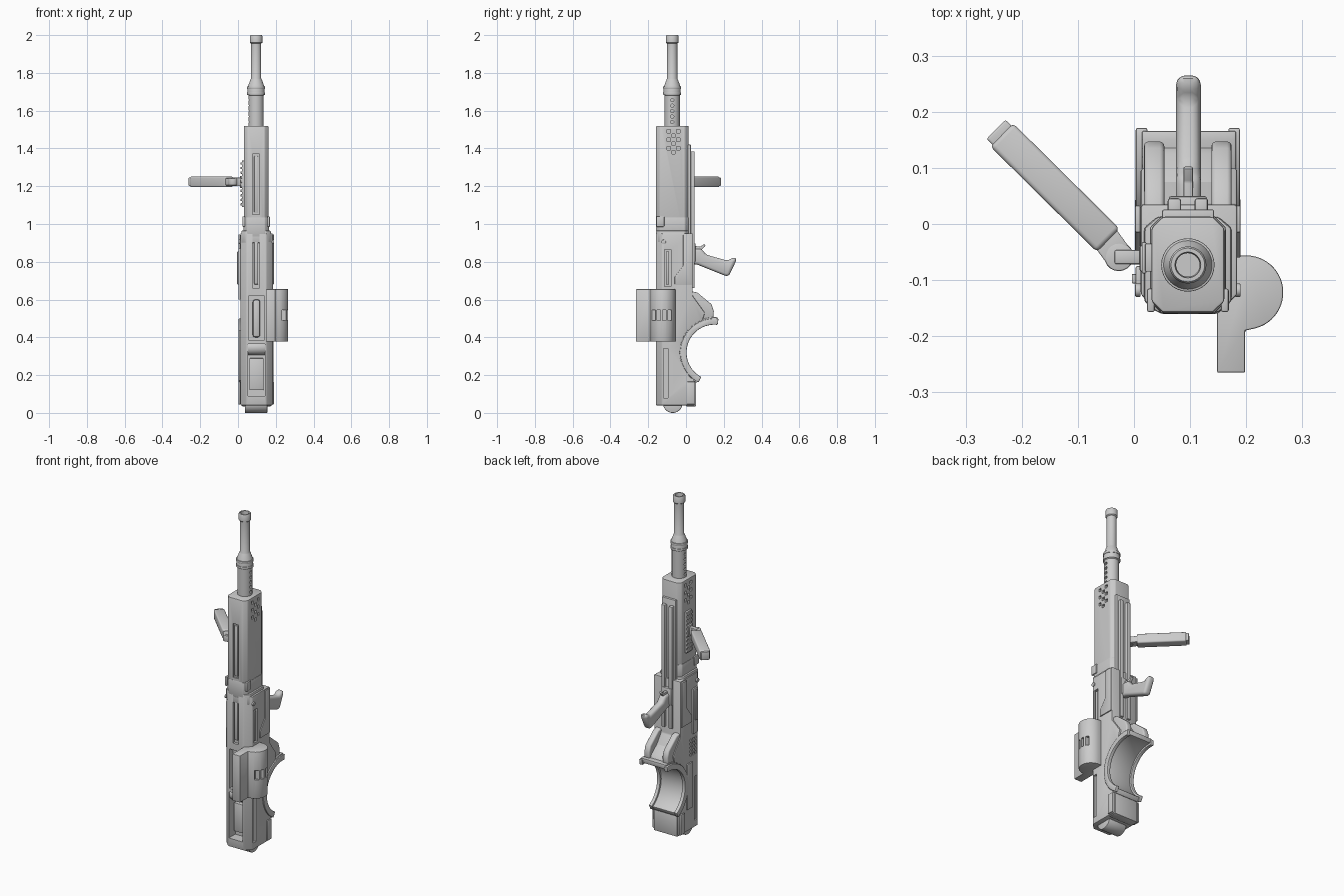
import bpy, bmesh, math
from mathutils import Matrix, Vector

if "Cube" in bpy.data.objects:
    bpy.data.objects.remove(bpy.data.objects["Cube"])

CX, CY = 0.096, -0.073          # main axis
grey = bpy.data.materials.new("plain grey")
grey.diffuse_color = (0.6, 0.6, 0.6, 1)
grey.use_nodes = True
grey.node_tree.nodes["Principled BSDF"].inputs["Base Color"].default_value = grey.diffuse_color


def finish(name, bm, bevel=0.0, seg=2, cuts=None):
    """Turn a bmesh into an object, bevel it, cut it, and shade it."""
    bmesh.ops.recalc_face_normals(bm, faces=bm.faces)
    me = bpy.data.meshes.new(name)
    bm.to_mesh(me)
    bm.free()
    ob = bpy.data.objects.new(name, me)
    bpy.context.collection.objects.link(ob)
    if bevel:
        m = ob.modifiers.new("bevel", 'BEVEL')
        m.width, m.segments, m.limit_method = bevel, seg, 'ANGLE'
        m.angle_limit = math.radians(35)
    if cuts:
        cutter = finish(name + "_cutter", cuts)
        cutter.hide_render = True
        m = ob.modifiers.new("cut", 'BOOLEAN')
        m.object, m.operation, m.solver = cutter, 'DIFFERENCE', 'EXACT'
    if ob.modifiers:
        bpy.context.view_layer.update()
        dg = bpy.context.evaluated_depsgraph_get()
        new = bpy.data.meshes.new_from_object(ob.evaluated_get(dg))
        ob.modifiers.clear()
        ob.data = new
        if cuts:
            bpy.data.objects.remove(cutter)
    me = ob.data
    me.materials.clear()
    me.materials.append(grey)
    for p in me.polygons:
        p.use_smooth = True
        p.material_index = 0
    me.set_sharp_from_angle(angle=math.radians(32))
    return ob


def add_prism(bm, pts, lo, hi, axis):
    """Extrude a 2D outline: axis x takes (y, z), axis z takes (x, y)."""
    mk = (lambda p, t: (t, p[0], p[1])) if axis == 'x' else (lambda p, t: (p[0], p[1], t))
    a = [bm.verts.new(mk(p, lo)) for p in pts]
    b = [bm.verts.new(mk(p, hi)) for p in pts]
    bm.faces.new(a)
    bm.faces.new(b)
    n = len(pts)
    for i in range(n):
        bm.faces.new((a[i], a[(i + 1) % n], b[(i + 1) % n], b[i]))


def add_box(bm, x0, x1, y0, y1, z0, z1):
    add_prism(bm, [(x0, y0), (x1, y0), (x1, y1), (x0, y1)], z0, z1, 'z')


def prism(name, pts, lo, hi, axis, bevel=0.0, seg=2, cuts=None):
    bm = bmesh.new()
    add_prism(bm, pts, lo, hi, axis)
    return finish(name, bm, bevel, seg, cuts)


def box(name, x0, x1, y0, y1, z0, z1, bevel=0.004, cuts=None):
    bm = bmesh.new()
    add_box(bm, x0, x1, y0, y1, z0, z1)
    return finish(name, bm, bevel, 2, cuts)


def arc(cx, cy, r, a0, a1, n):
    return [(cx + r * math.cos(math.radians(a0 + (a1 - a0) * i / n)),
             cy + r * math.sin(math.radians(a0 + (a1 - a0) * i / n))) for i in range(n + 1)]


def disc(cx, cy, r, n=20):
    return arc(cx, cy, r, 0, 360 * (n - 1) / n, n - 1)


def mirrored(x0, x1):
    """The same x range on the right and left sides of the main axis."""
    return [(x0, x1), (2 * CX - x1, 2 * CX - x0)]


# barrel: lathed profile with hollow muzzle and vent holes
prof = [(0, 1.45), (.040, 1.45), (.040, 1.68), (.045, 1.685), (.045, 1.725), (.041, 1.735), (.030, 1.765),
        (.027, 1.77), (.027, 1.955), (.033, 1.96), (.033, 1.995), (.030, 2.0), (.023, 2.0), (.021, 1.98), (.021, 1.80), (0, 1.80)]
bm = bmesh.new()
N = 32
rings = [[bm.verts.new((CX + r * math.cos(2 * math.pi * i / N), CY + r * math.sin(2 * math.pi * i / N), z))
          for i in range(N)] for r, z in prof[1:-1]]
for a, b in zip(rings, rings[1:]):
    for i in range(N):
        bm.faces.new((a[i], a[(i + 1) % N], b[(i + 1) % N], b[i]))
bm.faces.new(rings[0])
bm.faces.new(rings[-1])
cut = bmesh.new()
for i in range(5):
    for x0, x1 in mirrored(CX + .028, CX + .06):
        add_prism(cut, disc(CY, 1.54 + .029 * i, .009, 10), x0, x1, 'x')
finish("barrel", bm, cuts=cut)
for z in (1.69, 1.722):
    prism("collar_ring", disc(CX, CY, .0475, 32), z - .007, z + .007, 'z', .002)

# handguard: chamfered square tube with square vents and slots
c = .02
x0, x1, y0, y1 = .031, .161, -.158, .013
guard = [(x0 + c, y0), (x1 - c, y0), (x1, y0 + c), (x1, y1 - c), (x1 - c, y1), (x0 + c, y1), (x0, y1 - c), (x0, y0 + c)]
cut = bmesh.new()
add_box(cut, .078, .115, -.2, -.148, 1.05, 1.37)
for a, b in mirrored(x1 - .012, x1 + .03):
    for r in range(6):
        for y in ((-.066,) if r % 2 else (-.092, -.04)):
            z = 1.49 - .022 * r
            add_box(cut, a, b, y - .009, y + .009, z - .009, z + .009)
prism("handguard", guard, .93, 1.52, 'z', .005, 2, cut)
box("front_slot_bar", .086, .107, -.157, -.14, 1.06, 1.36)
prism("handguard_lower_collar", [(CX + (x - CX) * 1.04, CY + (y - CY) * 1.015) for x, y in guard], .94, 1.035, 'z', .004)
for a, b in mirrored(.155, .169):
    box("collar_catch", a, b, -.157, -.115, .985, 1.04)
prism("shoulder_taper", [(CX + (x - CX) * 1.2, CY + (y - CY) * 1.0) for x, y in guard], .90, .965, 'z', .006)

# receiver and stock body with concave rear cut-out
body = [(-.16, .04), (.045, .04), (.045, .17)]
body += [p for p in reversed(arc(.15, .32, .182, 110, 228, 20))]
body += [(.10, .53), (.035, .62), (.035, .95), (-.16, .95)]
bm = bmesh.new()
add_prism(bm, body, .012, .184, 'x')
front = [e for e in bm.edges if all(v.co.y < -.15 for v in e.verts)
         and abs(e.verts[0].co.z - e.verts[1].co.z) > .5]
bmesh.ops.bevel(bm, geom=front, offset=.034, offset_type='OFFSET', segments=1, affect='EDGES')
cut = bmesh.new()
add_box(cut, .078, .115, -.2, -.145, .66, .98)
add_box(cut, .055, .140, -.2, -.125, .385, .62)
add_box(cut, .052, .143, -.2, -.10, .09, .365)
for a, b in mirrored(.172, .22):
    add_box(cut, a, b, -.115, -.08, .67, .865)
    add_box(cut, a, b, -.12, -.095, .08, .34)
for i in range(3):
    for j in range(5):                      # vent grid on the left side
        y, z = -.11 + .024 * i, .48 + .022 * j
        add_box(cut, -.02, .022, y - .007, y + .007, z - .007, z + .007)
finish("receiver_and_stock", bm, .005, 2, cut)

# front details of the receiver
box("front_lever", .078, .117, -.158, -.12, .40, .60, .012)
prism("front_roller", disc(-.118, .345, .038, 24), .05, .145, 'x', .004)
box("front_slot_bar_lower", .086, .107, -.157, -.14, .68, .93)
box("lower_channel_plate", .06, .135, -.125, -.09, .12, .29)

# raised side plates and bolts
upper = [(-.015, .945), (.033, .945), (.033, .68), (-.06, .68), (-.06, .72), (-.015, .78)]
lower = [(-.13, .36), (-.085, .36), (-.085, .07), (-.13, .07)]
for a, b in mirrored(.18, .190):
    prism("upper_side_plate", upper, a, b, 'x', .003)
    prism("bolt", disc(-.118, .905, .012, 14), a, b, 'x', .002)
    box("slot_rib", a - .006, b - .008, -.106, -.089, .68, .855, .002)
    box("rear_bottom_strip", a, b, .005, .045, .045, .165, .003)
box("left_side_plate", .004, .014, -.07, -.02, .17, .44, .003)
box("left_cover", .003, .014, -.118, -.075, .60, .87, .003)
box("rear_foot", .02, .176, .0, .053, .035, .17)

# butt roller at the bottom
prism("butt_roller", arc(-.07, .052, .052, 180, 360, 20) + [(-.02, .07), (-.12, .07)], .036, .156, 'x', .004)

# curved shoulder pad with raised rims
def pad(name, r0, r1, a0, a1, xa, xb):
    prism(name, arc(.15, .32, r1, a0, a1, 32) + arc(.15, .32, r0, a1, a0, 32), xa, xb, 'x', .004)


pad("shoulder_pad", .158, .187, 85, 240, .014, .182)
for a, b in mirrored(.168, .189):
    pad("pad_rim", .147, .180, 83, 242, a, b)

# arms that carry the pad
for a, b in mirrored(.138, .174):
    prism("pad_arm", [(.0, .49), (.145, .495), (.147, .54), (.135, .575), (.06, .637), (.0, .65)], a, b, 'x', .008, 3)
prism("pad_bridge", [(.0, .49), (.145, .49), (.125, .525), (.03, .60), (.0, .60)], .05, .145, 'x', .004)

# twin rear rails
box("rail_base", .05, .143, .0, .026, .70, 1.42)
for a, b in mirrored(.108, .132):
    box("rear_rail", a, b, .01, .046, .66, 1.385, .005)
box("rail_end_block", .062, .13, .01, .05, .80, .90, .005)

# pistol grip and trigger
prism("grip", [(.02, .87), (.085, .868), (.105, .838), (.222, .805), (.240, .818), (.267, .824), (.263, .80),
               (.226, .722), (.205, .727), (.06, .785), (.02, .79)], .075, .119, 'x', .015, 3)
prism("trigger", [(.03, .86), (.08, .86), (.103, .885), (.098, .895), (.075, .88), (.03, .885)], .088, .105, 'x', .003)

# side magazine: drum with a feed box
drum = [(.148, -.265), (.198, -.265), (.198, -.19)] + arc(.2, -.122, .066, -75, 90, 24) + [(.148, -.056)]
cut = bmesh.new()
for y in (-.170, -.145, -.115, -.087):
    add_box(cut, .228, .3, y - .009, y + .009, .49, .545)
prism("side_magazine", drum, .378, .655, 'z', .003, 2, cut)

# left accessory rail with teeth
box("left_rail", .020, .036, -.085, -.035, 1.09, 1.335, .002)
for i in range(10):
    box("left_rail_tooth", .014, .022, -.088, -.032, 1.098 + .024 * i, 1.110 + .024 * i, .002)

# folding side handle
box("handle_clamp", .010, .034, -.085, -.038, 1.19, 1.255)
box("handle_bracket", -.035, .015, -.072, -.046, 1.20, 1.245)
start, end = Vector((-.046, -.029)), Vector((-.236, .159))
d = (end - start).normalized()
n = Vector((-d.y, d.x))


def handle(name, s, e, w, z0, z1, bevel):
    prism(name, [tuple(p) for p in (s - n * w, e - n * w, e + n * w, s + n * w)], z0, z1, 'z', bevel, 3)


handle("side_handle", start, end, .029, 1.195, 1.252, .008)
handle("handle_end_cap", end - d * .01, end + d * .014, .024, 1.20, 1.247, .004)
pivot = Vector((-.027, -.058))
prism("handle_hinge", disc(pivot.x, pivot.y, .026, 20), 1.205, 1.242, 'z', .003)
handle("handle_neck", pivot, start + d * .01, .025, 1.205, 1.242, .003)
